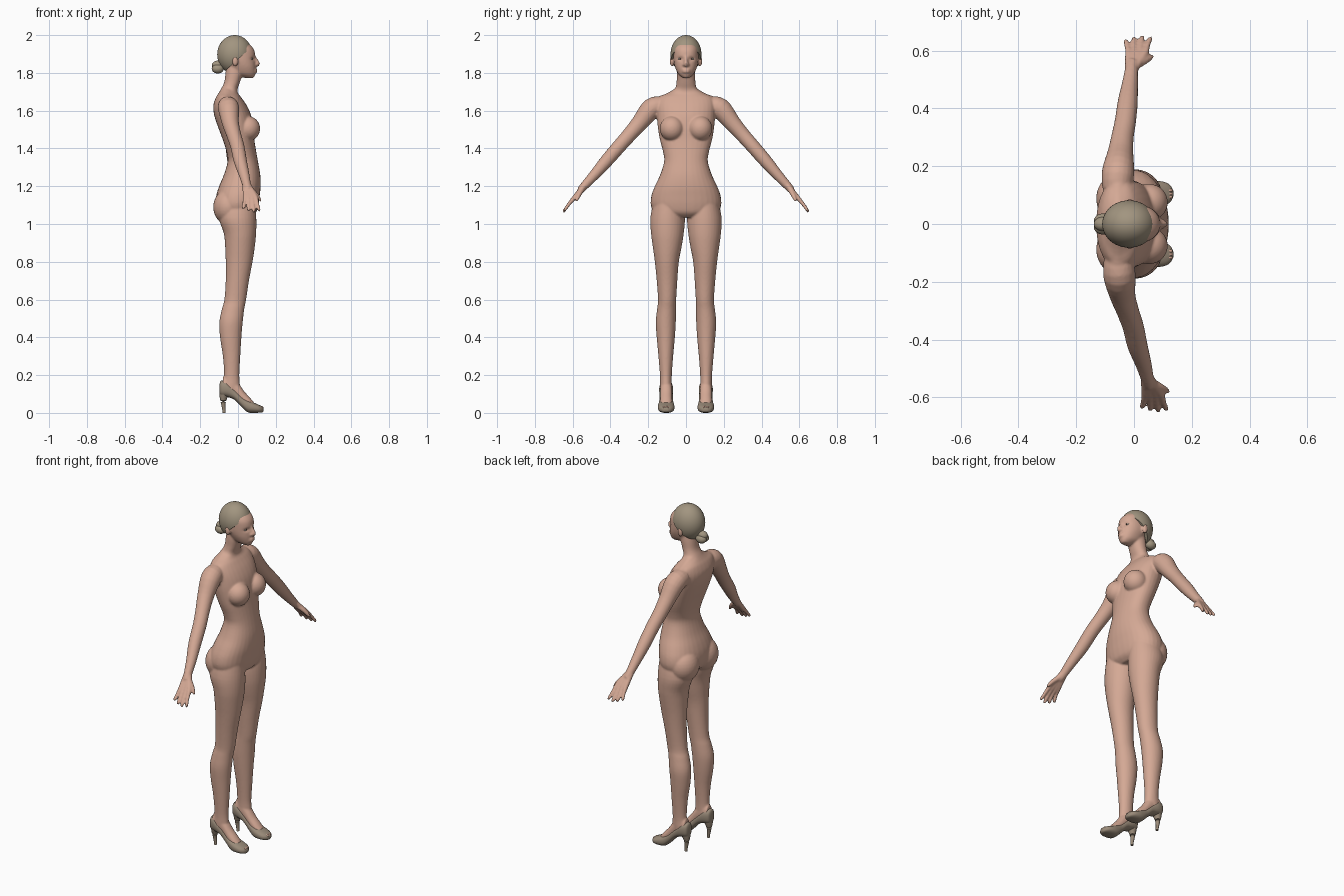
import bpy, bmesh, math
from mathutils import Vector, Matrix


def material(name, rgb):
    m = bpy.data.materials.new(name)
    m.diffuse_color = (*rgb, 1)
    return m


SKIN = material("skin", (0.66, 0.395, 0.30))
HAIR = material("hair taupe", (0.36, 0.30, 0.215))
SHOE = material("shoe taupe", (0.32, 0.255, 0.19))
WHITE = material("eye white", (0.62, 0.56, 0.50))
DARK = material("iris brown", (0.08, 0.05, 0.035))


def spline(rows, n=4):
    """Catmull-Rom interpolation of rows of numbers."""
    out = []
    for i in range(len(rows) - 1):
        a, b, c, d = (rows[max(0, min(len(rows) - 1, i + k))] for k in (-1, 0, 1, 2))
        for j in range(n):
            t = j / n
            out.append([0.5 * (2 * q + (r - p) * t + (2 * p - 5 * q + 4 * r - s) * t * t
                               + (3 * q - p - 3 * r + s) * t ** 3)
                        for p, q, r, s in zip(a, b, c, d)])
    return out + [list(rows[-1])]


def loft(bm, rings, e=2.0, seg=32):
    """Skin superellipse rings given as (centre, half axis, half axis)."""
    def f(w):
        return math.copysign(abs(w) ** (2 / e), w)
    loops = []
    for c, u, v in rings:
        loops.append([bm.verts.new(c + u * f(math.cos(k * math.tau / seg)) + v * f(math.sin(k * math.tau / seg)))
                      for k in range(seg)])
    faces = [bm.faces.new((a[k], a[(k + 1) % seg], b[(k + 1) % seg], b[k]))
             for a, b in zip(loops, loops[1:]) for k in range(seg)]
    faces += [bm.faces.new(loops[0]), bm.faces.new(loops[-1])]
    bmesh.ops.recalc_face_normals(bm, faces=faces)


def stack(bm, rows, e=2.0):
    """Horizontal sections: z, x back, x front, y low, y high."""
    loft(bm, [(Vector(((b + f) / 2, (l + h) / 2, z)), Vector(((f - b) / 2, 0, 0)), Vector((0, (h - l) / 2, 0)))
              for z, b, f, l, h in spline(rows)], e)


def along_x(bm, rows, y, e=2.0):
    """Sections across x: x, z bottom, z top, half width."""
    loft(bm, [(Vector((x, y, (b + t) / 2)), Vector((0, w, 0)), Vector((0, 0, (t - b) / 2)))
              for x, b, t, w in spline(rows)], e)


def tube(bm, rows, seg=20):
    """Round tube through x, y, z, radius."""
    pts = spline(rows)
    rings = []
    for i, p in enumerate(pts):
        d = Vector(pts[min(i + 1, len(pts) - 1)][:3]) - Vector(pts[max(i - 1, 0)][:3])
        q = d.to_track_quat('Z', 'Y')
        rings.append((Vector(p[:3]), q @ Vector((p[3], 0, 0)), q @ Vector((0, p[3], 0))))
    loft(bm, rings, 2, seg)


def ball(bm, c, r, seg=32):
    bmesh.ops.create_uvsphere(bm, u_segments=seg, v_segments=seg // 2, radius=1,
                              matrix=Matrix.Translation(c) @ Matrix.Diagonal((*r, 1)))


def make(name, bm, mat):
    me = bpy.data.meshes.new(name)
    bm.to_mesh(me)
    bm.free()
    me.materials.append(mat)
    ob = bpy.data.objects.new(name, me)
    bpy.context.collection.objects.link(ob)
    bpy.ops.object.select_all(action='DESELECT')
    bpy.context.view_layer.objects.active = ob
    ob.select_set(True)
    bpy.ops.object.shade_smooth_by_angle(angle=math.radians(50))
    return ob


body = bmesh.new()

# torso and neck
torso = [(1.035, -.08, .07, .10), (1.06, -.105, .096, .165), (1.10, -.118, .108, .186), (1.15, -.115, .115, .183),
         (1.20, -.10, .12, .165), (1.26, -.075, .118, .137), (1.33, -.055, .106, .116), (1.38, -.06, .097, .121),
         (1.45, -.082, .086, .139), (1.52, -.108, .08, .15), (1.58, -.127, .068, .155), (1.63, -.13, .045, .157),
         (1.67, -.117, .017, .142), (1.693, -.103, .0, .095), (1.715, -.09, -.002, .06), (1.75, -.073, .01, .05),
         (1.80, -.066, .025, .049), (1.85, -.06, .03, .045)]
stack(body, [(z, b, f, -w, w) for z, b, f, w in torso], 2.2)

# head
head = [(1.772, .04, .08, .014), (1.785, .0, .089, .032), (1.80, -.03, .093, .045), (1.83, -.05, .094, .058),
        (1.86, -.075, .092, .065), (1.89, -.085, .091, .067), (1.92, -.09, .086, .067), (1.945, -.085, .068, .06),
        (1.97, -.06, .035, .04)]
stack(body, [(z, b, f, -w, w) for z, b, f, w in head], 2.2)
tube(body, [(.084, 0, 1.892, .007), (.096, 0, 1.868, .009), (.105, 0, 1.848, .012), (.097, 0, 1.836, .007)])
for z, h in ((1.817, .006), (1.806, .007)):
    ball(body, (.091, 0, z), (.012, .022, h))

for s in (1, -1):
    # face sides, chest, seat
    ball(body, (.094, s * .011, 1.843), (.010, .009, .008))
    ball(body, (-.015, s * .074, 1.862), (.016, .012, .028))
    ball(body, (.053, s * .075, 1.505), (.064, .064, .066))
    ball(body, (-.048, s * .088, 1.09), (.083, .09, .095))
    # shoulder slope
    tube(body, [(-.055, s * .02, 1.70, .035), (-.055, s * .09, 1.66, .034), (-.055, s * .16, 1.625, .045)])

    # leg
    leg = [(1.12, -.09, .09, .02, .172), (1.03, -.10, .097, .006, .189), (.95, -.075, .096, .012, .185),
           (.88, -.068, .089, .023, .176), (.8, -.065, .077, .038, .165), (.7, -.065, .058, .046, .155),
           (.6, -.072, .043, .052, .148), (.55, -.085, .033, .053, .153), (.48, -.099, .025, .054, .16),
           (.4, -.095, .018, .059, .155), (.3, -.08, .012, .068, .146), (.2, -.074, .007, .075, .138),
           (.14, -.085, .01, .075, .138), (.11, -.085, 0, .078, .136)]
    stack(body, [(z, b, f, min(s * i, s * o), max(s * i, s * o)) for z, b, f, i, o in leg])
    along_x(body, [(-.08, .11, .19, .028), (-.03, .08, .195, .031), (0, .06, .162, .031), (.03, .035, .118, .032),
                   (.06, .02, .084, .031), (.085, .02, .055, .025)], s * .105)

    # arm; the two arms reach forward by different amounts
    arm = [(-.06, -.055, .12, 1.625, .05), (-.055, -.05, .18, 1.612, .056), (-.047, -.04, .245, 1.535, .045),
           (-.04, -.022, .30, 1.472, .039), (-.03, -.003, .355, 1.41, .037), (-.022, .012, .42, 1.335, .035),
           (-.014, .033, .485, 1.26, .028), (-.008, .048, .54, 1.2, .022), (-.003, .056, .56, 1.178, .019)]
    tube(body, [((p if s > 0 else m), s * y, z, r) for p, m, y, z, r in arm])
    wx = -.008 if s > 0 else .048

    # palm and fingers
    for i, length in enumerate((.78, .93, 1, .93)):
        kx, tx = wx - .010 + .018 * i, wx - .020 + .028 * i
        dy, dz = .062 * length, -.078 * length
        tube(body, [(wx - .01 + .007 * i, s * .54, 1.2, .015), (kx, s * .588, 1.142, .0135),
                    (kx * .5 + tx * .5, s * (.588 + dy * .5), 1.142 + dz * .45, .0098),
                    (tx, s * (.588 + dy * .93), 1.142 + dz * .93, .0085),
                    (tx, s * (.588 + dy), 1.142 + dz, .004)], 12)
    tube(body, [(wx + .005, s * .545, 1.193, .016), (wx + .04, s * .562, 1.163, .013),
                (wx + .06, s * .573, 1.14, .0105), (wx + .073, s * .582, 1.12, .006)], 12)

figure = make("body", body, SKIN)
mod = figure.modifiers.new("merge", 'REMESH')
mod.mode, mod.voxel_size, mod.use_smooth_shade = 'VOXEL', .0055, True
mod = figure.modifiers.new("soften", 'SMOOTH')
mod.factor, mod.iterations = .5, 4
for m in ("merge", "soften"):
    bpy.ops.object.modifier_apply(modifier=m)
figure.data.materials.clear()
figure.data.materials.append(SKIN)

# eye sockets
for v in figure.data.vertices:
    if v.co.x > .03 and v.co.z > 1.8:
        d = ((abs(v.co.y) - .03) / .016) ** 2 + ((v.co.z - 1.874) / .010) ** 2
        v.co.x -= .009 * math.exp(-d)
figure.data.shade_smooth()

# swept-back hair, cut along the hairline
bm = bmesh.new()
ball(bm, (-.017, 0, 1.897), (.093, .082, .103), 48)
cut = bmesh.ops.bisect_plane(bm, geom=bm.verts[:] + bm.edges[:] + bm.faces[:], plane_co=(.07, 0, 1.935),
                             plane_no=(-.14, 0, .155), clear_inner=True)
bmesh.ops.contextual_create(bm, geom=[g for g in cut["geom_cut"] if isinstance(g, bmesh.types.BMEdge)])
make("hair", bm, HAIR)

# coiled bun
bm = bmesh.new()
for k in range(3):
    a = math.radians(90 + 120 * k)
    ball(bm, (-.107, .013 * math.cos(a), 1.828 + .012 * math.sin(a)), (.032, .025, .025), 24)
make("hair_bun", bm, HAIR)

for s, side in ((1, "left"), (-1, "right")):
    # eyes
    bm = bmesh.new()
    ball(bm, (.0695, s * .030, 1.874), (.009, .0125, .0055), 20)
    make(side + "_eye", bm, WHITE)
    bm = bmesh.new()
    ball(bm, (.0765, s * .030, 1.874), (.003, .0045, .0045), 16)
    make(side + "_iris", bm, DARK)

    # high-heeled shoe
    bm = bmesh.new()
    along_x(bm, [(-.098, .11, .15, .012), (-.09, .09, .17, .029), (-.06, .085, .165, .037), (-.02, .07, .13, .035),
                 (.02, .03, .09, .037), (.05, .004, .07, .042), (.08, 0, .056, .044), (.11, .001, .043, .039),
                 (.128, .003, .034, .026), (.136, .008, .026, .010)], s * .105, 2.4)
    tube(bm, [(-.07, s * .105, .115, .03), (-.077, s * .105, .08, .02), (-.078, s * .105, .05, .012),
              (-.075, s * .105, .02, .0085), (-.073, s * .105, 0, .008)])
    make(side + "_shoe", bm, SHOE)

    # toes in the open front
    bm = bmesh.new()
    for k in range(3):
        ball(bm, (.122, s * (.094 + .011 * k), .029), (.012, .0065, .008), 16)
    make(side + "_toes", bm, SKIN)
